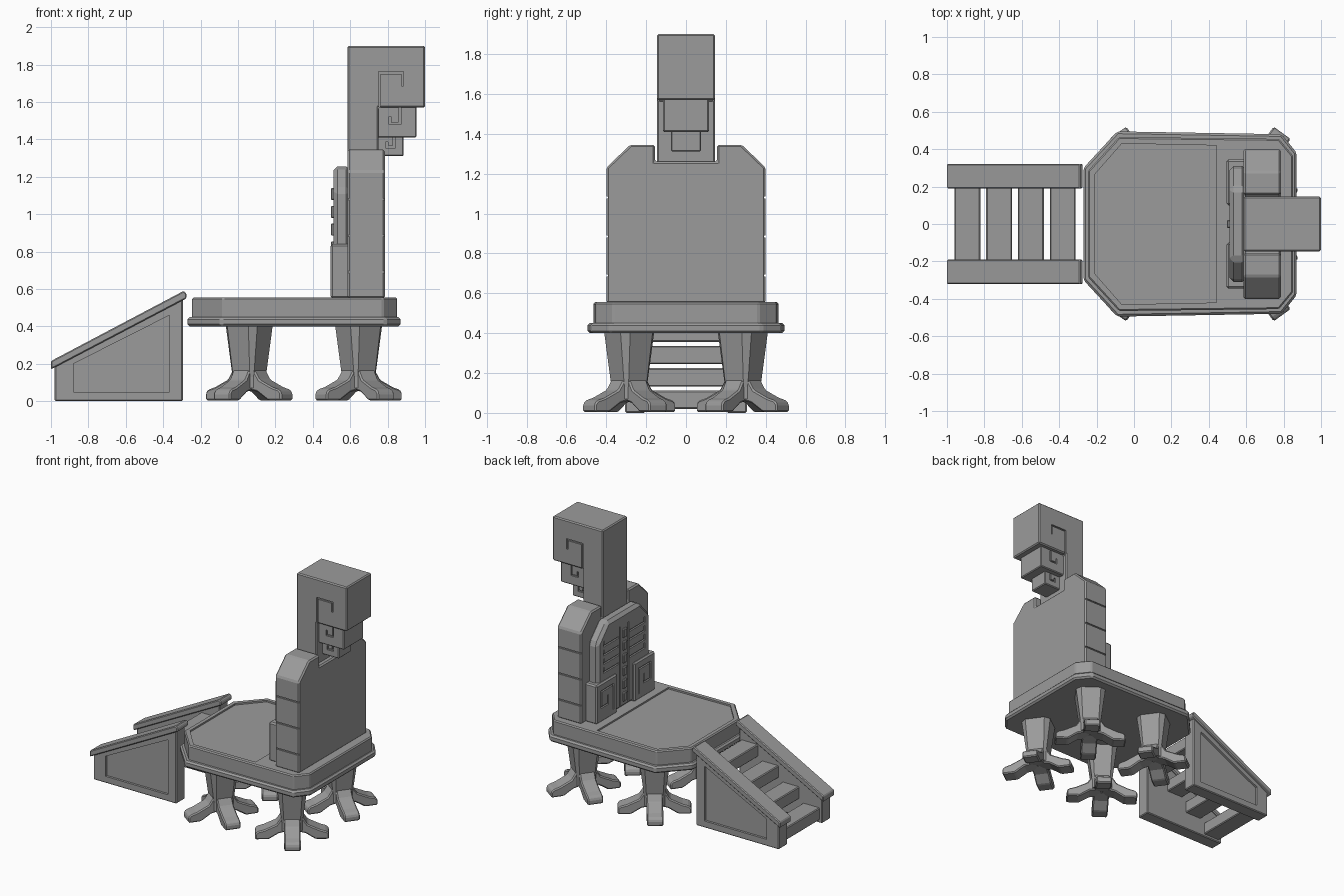
import bpy, bmesh, math
from mathutils import Matrix, Vector

cube = bpy.data.objects.get("Cube")
if cube:
    bpy.data.objects.remove(cube)

stone = bpy.data.materials.new("grey_stone")
stone.use_nodes = True
COLOUR = (0.33, 0.33, 0.33, 1)
stone.diffuse_color = COLOUR
stone.node_tree.nodes["Principled BSDF"].inputs["Base Color"].default_value = COLOUR


def finish(name, bm):
    bmesh.ops.recalc_face_normals(bm, faces=bm.faces)
    mesh = bpy.data.meshes.new(name)
    bm.to_mesh(mesh)
    bm.free()
    mesh.materials.append(stone)
    obj = bpy.data.objects.new(name, mesh)
    bpy.context.collection.objects.link(obj)
    return obj


def bake(obj):
    """Apply the modifiers of an object."""
    deps = bpy.context.evaluated_depsgraph_get()
    mesh = bpy.data.meshes.new_from_object(obj.evaluated_get(deps))
    obj.modifiers.clear()
    obj.data = mesh


def bevel(obj, width):
    mod = obj.modifiers.new("edge", 'BEVEL')
    mod.width, mod.segments, mod.limit_method = width, 1, 'ANGLE'
    bake(obj)


def place(axis, a, b, d):
    """Profile coordinates (a, b) and depth d along the axis, in space."""
    return {'x': (d, a, b), 'y': (a, d, b), 'z': (a, b, d)}[axis]


def prism(name, pts, axis, lo, hi, edge=0.006):
    bm = bmesh.new()
    ends = [[bm.verts.new(place(axis, a, b, d)) for a, b in pts] for d in (lo, hi)]
    n = len(pts)
    for ring in ends:
        bm.faces.new(ring)
    for i in range(n):
        j = (i + 1) % n
        bm.faces.new((ends[0][i], ends[0][j], ends[1][j], ends[1][i]))
    obj = finish(name, bm)
    if edge:
        bevel(obj, edge)
    return obj


def box(name, x, y, z, edge=0.006):
    return prism(name, [(x[0], y[0]), (x[1], y[0]), (x[1], y[1]), (x[0], y[1])], 'z', *z, edge)


def cut(obj, cutter):
    cutter.hide_render = True
    mod = obj.modifiers.new("cut", 'BOOLEAN')
    mod.operation, mod.solver, mod.object = 'DIFFERENCE', 'EXACT', cutter
    bake(obj)
    bpy.data.objects.remove(cutter)


def groove(obj, path, axis, surface, depth=0.012, width=0.012):
    """Cut a square channel along a right-angled path lying on a flat surface."""
    h = width / 2
    for (a, b), (c, d) in zip(path, path[1:]):
        a0, a1, b0, b1 = min(a, c) - h, max(a, c) + h, min(b, d) - h, max(b, d) + h
        rect = [(a0, b0), (a1, b0), (a1, b1), (a0, b1)]
        cut(obj, prism("groove_cutter", rect, axis, surface - depth, surface + depth, 0))


def mirrored(half):
    """Close a half outline by reflecting it over the x axis."""
    return half + [(x, -y) for x, y in reversed(half)]


# Platform with recessed floor
prism("platform_rim", mirrored([(-0.27, 0.3), (-0.09, 0.495), (0.79, 0.48), (0.87, 0.38)]),
      'z', 0.4, 0.45, 0.012)
platform = prism("platform", mirrored([(-0.245, 0.285), (-0.08, 0.465), (0.775, 0.455), (0.85, 0.365)]),
                 'z', 0.44, 0.555, 0.008)
cut(platform, prism("floor_cutter", mirrored([(-0.21, 0.265), (-0.065, 0.43), (0.44, 0.42)]),
                    'z', 0.543, 0.6, 0))

# Seat back with banded sides
back = prism("seat_back", [(-0.4, 0.55), (0.4, 0.55), (0.4, 1.23), (0.28, 1.345), (0.155, 1.345), (0.155, 1.26),
                           (-0.155, 1.26), (-0.155, 1.345), (-0.28, 1.345), (-0.4, 1.23)],
             'x', 0.585, 0.785, 0.01)
for s in (1, -1):
    for z in (0.69, 0.885, 1.08):
        groove(back, [(0.56, z), (0.81, z)], 'y', s * 0.4, 0.008, 0.01)

# Carved front panel with ribs and spine
panel = prism("back_panel", [(-0.31, 0.55), (0.31, 0.55), (0.31, 1.13), (0.19, 1.255), (-0.19, 1.255), (-0.31, 1.13)],
              'x', 0.51, 0.6, 0.022)
for s in (1, -1):
    for i in range(4):
        z = 0.9 + i * 0.065
        groove(panel, [(s * 0.07, z), (s * 0.24, z), (s * 0.24, z + 0.03)], 'x', 0.51)
    groove(panel, [(s * 0.05, 0.58), (s * 0.05, 1.16)], 'x', 0.51)
    lo, hi = sorted((s * 0.1, s * 0.345))
    block = box("carved_block", (0.495, 0.6), (lo, hi), (0.55, 0.84), 0.01)
    groove(block, [(s * 0.15, 0.6), (s * 0.15, 0.78), (s * 0.29, 0.78), (s * 0.29, 0.66),
                   (s * 0.21, 0.66), (s * 0.21, 0.72)], 'x', 0.495)
for i in range(6):
    z = 0.6 + i * 0.095
    box("spine_bead", (0.497, 0.53), (-0.022, 0.022), (z, z + 0.065), 0.005)

# Stepped head with hooked grooves on both sides
neck = prism("head", [(0.585, 1.2), (0.75, 1.2), (0.75, 1.57), (1.0, 1.57), (1.0, 1.9), (0.585, 1.9)],
             'y', -0.146, 0.146, 0.008)
snout = box("snout", (0.72, 0.955), (-0.115, 0.115), (1.41, 1.58))
chin = box("chin", (0.72, 0.885), (-0.075, 0.075), (1.31, 1.42))
for s in (1, -1):
    groove(neck, [(0.756, 1.55), (0.756, 1.756), (0.88, 1.756), (0.88, 1.69)], 'y', s * 0.146)
    groove(snout, [(0.865, 1.57), (0.865, 1.485), (0.813, 1.485), (0.813, 1.515)], 'y', s * 0.115)
    groove(chin, [(0.835, 1.42), (0.835, 1.36), (0.795, 1.36), (0.795, 1.38)], 'y', s * 0.075)


# Legs: tapered chamfered columns on four splayed toes
def leg(cx, cy, angle):
    bm = bmesh.new()
    rings = []
    for z, d, c in ((0.07, 0.07, 0.055), (0.13, 0.07, 0.055), (0.41, 0.105, 0.07)):
        ring = []
        for k in range(4):
            turn = Matrix.Rotation(angle + k * math.pi / 2, 3, 'Z')
            ring += [bm.verts.new(turn @ Vector((d, e, z)) + Vector((cx, cy, 0))) for e in (-c, c)]
        rings.append(ring)
    bm.faces.new(rings[0])
    bm.faces.new(rings[-1])
    for low, high in zip(rings, rings[1:]):
        for i in range(8):
            j = (i + 1) % 8
            bm.faces.new((low[i], low[j], high[j], high[i]))
    finish("leg", bm)
    profile = [(0, 0.17), (0.07, 0.17), (0.105, 0.115), (0.19, 0.075), (0.235, 0.062), (0.25, 0.045),
               (0.25, 0.005), (0.16, 0.005), (0.09, 0.05), (0, 0.07)]
    for k in range(4):
        toe = prism("toe", profile, 'y', -0.056, 0.056, 0.008)
        toe.data.transform(Matrix.Translation((cx, cy, 0)) @
                           Matrix.Rotation(angle + k * math.pi / 2, 4, 'Z'))


for cx, sx in ((0.06, -1), (0.645, 1)):
    for sy in (1, -1):
        leg(cx, sy * 0.285, sx * sy * math.radians(54))

# Staircase: side walls with inset panels, sloped rails and treads
for s in (1, -1):
    wall = prism("stair_wall", [(-0.98, 0), (-0.295, 0), (-0.295, 0.56), (-0.98, 0.2)],
                 'y', *sorted((s * 0.205, s * 0.305)))
    cut(wall, prism("inset_cutter", [(-0.88, 0.05), (-0.365, 0.05), (-0.365, 0.46), (-0.88, 0.2)],
                    'y', *sorted((s * 0.288, s * 0.35)), 0))
    prism("stair_rail", [(-1.0, 0.17), (-1.0, 0.215), (-0.29, 0.59), (-0.275, 0.575), (-0.275, 0.55)],
          'y', *sorted((s * 0.19, s * 0.322)))
for i in range(4):
    x, z = -0.96 + i * 0.17, 0.02 + i * 0.112
    box("stair_tread", (x, x + 0.138), (-0.215, 0.215), (z, z + 0.092))
